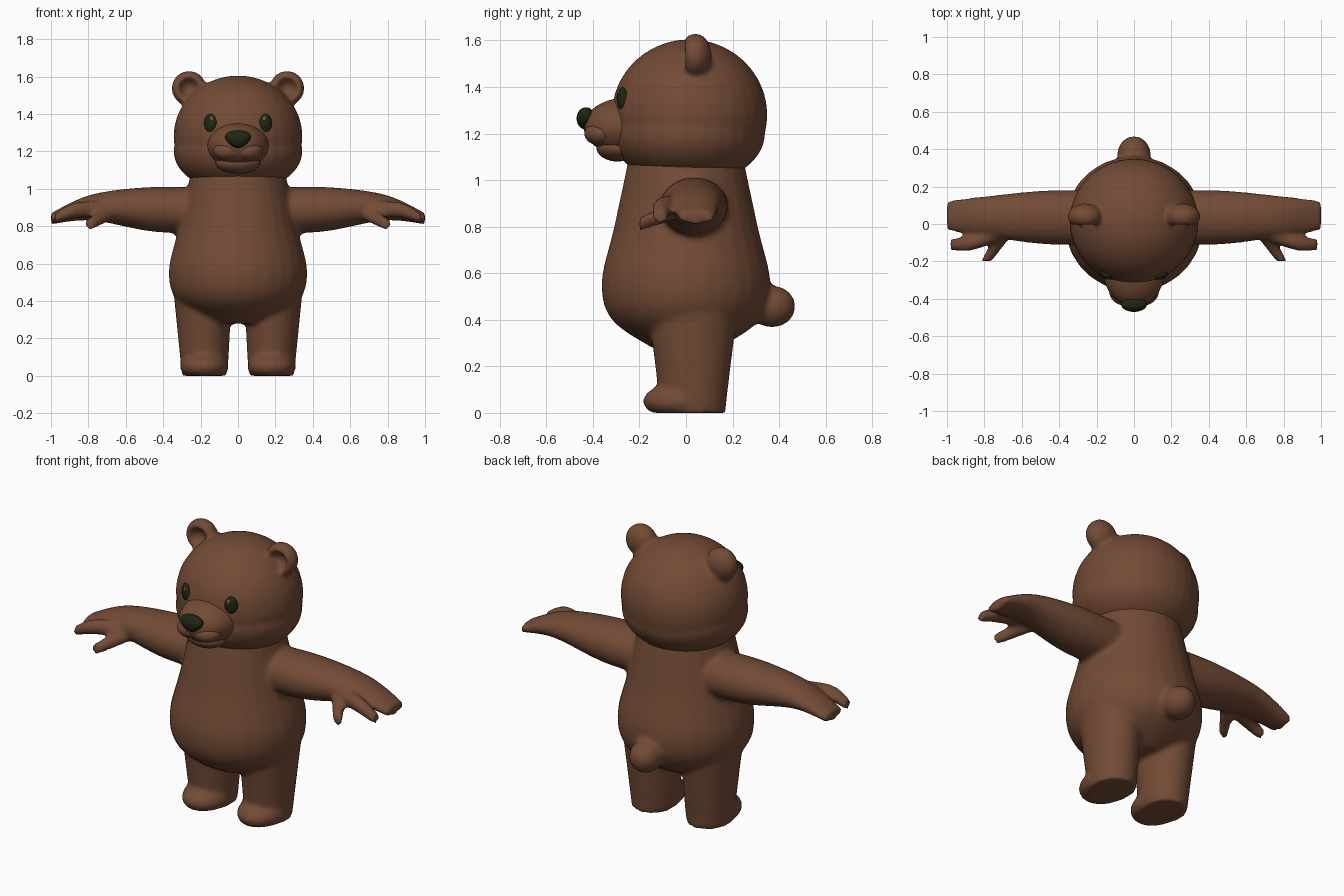
import bpy, bmesh
from math import sin, cos, tau, hypot, radians
from mathutils import Vector, Matrix

if "Cube" in bpy.data.objects:
    bpy.data.objects.remove(bpy.data.objects["Cube"])


def material(name, *colour):
    mat = bpy.data.materials.new(name)
    mat.use_nodes = True
    mat.diffuse_color = (*colour, 1)
    shader = mat.node_tree.nodes["Principled BSDF"]
    shader.inputs["Base Color"].default_value = (*colour, 1)
    shader.inputs["Roughness"].default_value = 0.8
    return mat


fur = material("brown fur", 0.17, 0.07, 0.036)
dark_olive = material("dark olive", 0.015, 0.02, 0.006)
glint_brown = material("glint brown", 0.18, 0.12, 0.06)


def smooth_path(points, steps=6):
    """Catmull-Rom curve running through every point."""
    points = [Vector(p) for p in points]
    padded = [points[0], *points, points[-1]]
    curve = []
    for before, start, end, after in zip(padded, padded[1:], padded[2:], padded[3:]):
        leave, arrive = (end - before) / 2, (after - start) / 2
        for step in range(steps):
            t = step / steps
            bend = (end - start) * 3 - leave * 2 - arrive
            twist = leave + arrive - (end - start) * 2
            curve.append(start + leave * t + bend * t**2 + twist * t**3)
    return curve + [points[-1]]


def loft(bm, axis, points, segments=28):
    """Closed tube along an axis; each point is x, y, z and two half widths."""
    across = Vector([float(name != axis) for name in "xyz"])
    loops = []
    for *centre, wide, tall in smooth_path(points):
        loop = []
        for i in range(segments):
            angle = tau * i / segments
            offsets = [wide * cos(angle), tall * sin(angle)]
            shift = Vector([offsets.pop(0) if free else 0 for free in across])
            loop.append(bm.verts.new(Vector(centre) + shift))
        loops.append(loop)
    for lower, upper in zip(loops, loops[1:]):
        for i in range(segments):
            bm.faces.new((lower[i - 1], lower[i], upper[i], upper[i - 1]))
    bm.faces.new(loops[0])
    bm.faces.new(loops[-1])


def ball(bm, centre, radii, turn=0):
    """Ellipsoid turned about the vertical; returns its vertices."""
    placing = Matrix.Translation(centre) @ Matrix.Rotation(radians(turn), 4, "Z")
    placing = placing @ Matrix.Diagonal((*radii, 1))
    made = bmesh.ops.create_uvsphere(bm, u_segments=32, v_segments=20,
                                     radius=1, matrix=placing)
    return made["verts"]


def mirror(bm):
    """Copy everything built so far to the other side."""
    parts = bm.verts[:] + bm.edges[:] + bm.faces[:]
    for item in bmesh.ops.duplicate(bm, geom=parts)["geom"]:
        if isinstance(item, bmesh.types.BMVert):
            item.co.x = -item.co.x


def finish(bm, name, mat, voxel=None):
    """Make a smooth object; a voxel size fuses its pieces into one skin."""
    bmesh.ops.recalc_face_normals(bm, faces=bm.faces[:])
    for face in bm.faces:
        face.smooth = True
    mesh = bpy.data.meshes.new(name)
    bm.to_mesh(mesh)
    bm.free()
    mesh.materials.append(mat)
    part = bpy.data.objects.new(name, mesh)
    bpy.context.collection.objects.link(part)
    if voxel:
        fuse = part.modifiers.new("fuse", "REMESH")
        fuse.mode = "VOXEL"
        fuse.voxel_size = voxel
        fuse.use_smooth_shade = True
        soften = part.modifiers.new("soften", "SMOOTH")
        soften.factor = 0.5
        soften.iterations = 6


# Left leg and flat-soled foot
body = bmesh.new()
loft(body, "z", [(0.18, 0.03, 0, 0.12, 0.14), (0.18, 0.03, 0.1, 0.13, 0.15),
                 (0.19, 0.03, 0.5, 0.16, 0.2)])
for vert in ball(body, (0.18, -0.02, 0.05), (0.13, 0.165, 0.08)):
    vert.co.z = max(vert.co.z, 0)

# Left arm flattening into a drooping hand
loft(body, "x", [(0.1, 0.035, 0.88, 0.14, 0.12), (0.45, 0.035, 0.89, 0.145, 0.12),
                 (0.78, 0.04, 0.9, 0.11, 0.07), (1, 0.045, 0.84, 0.08, 0.03)])

# Left finger and thumb
loft(body, "x", [(0.7, -0.04, 0.89, 0.045, 0.045), (0.87, -0.1, 0.885, 0.042, 0.042),
                 (0.98, -0.11, 0.84, 0.03, 0.03)])
loft(body, "y", [(0.68, -0.03, 0.88, 0.05, 0.045), (0.79, -0.2, 0.81, 0.03, 0.03)])
mirror(body)

# Pear-shaped torso and round tail
torso_profile = [(0.28, 0.15), (0.4, 0.325), (0.56, 0.37), (0.8, 0.315), (1.1, 0.25)]
loft(body, "z", [(0, 0, height, radius, radius * 0.98)
                 for height, radius in torso_profile])
ball(body, (0, 0.37, 0.457), (0.09, 0.1, 0.09))
finish(body, "body", fur, voxel=0.014)

# Ears with a bowl pressed into the front
head = bmesh.new()
ear_centre = Vector((0.262, 0.04, 1.537))
ear_radius = 0.093
for vert in ball(head, ear_centre, (ear_radius, 0.07, ear_radius)):
    offset = vert.co - ear_centre
    spread = hypot(offset.x, offset.z) / (ear_radius * 0.65)
    if offset.y < 0 and spread < 1:
        vert.co.y = ear_centre.y - 0.053 * spread**3
mirror(head)

# Skull and fuller cheeks
ball(head, (0, 0.015, 1.28), (0.345, 0.335, 0.325))
ball(head, (0, 0.01, 1.2), (0.345, 0.33, 0.22))
finish(head, "head", fur, voxel=0.012)

# Muzzle, lip lobes and chin
muzzle = bmesh.new()
ball(muzzle, (0, -0.25, 1.23), (0.165, 0.19, 0.125))
finish(muzzle, "muzzle", fur)
upper_lip = bmesh.new()
ball(upper_lip, (0.055, -0.365, 1.2), (0.08, 0.07, 0.052), turn=25)
mirror(upper_lip)
finish(upper_lip, "upper_lip", fur)
chin = bmesh.new()
ball(chin, (0, -0.295, 1.14), (0.12, 0.09, 0.06))
finish(chin, "chin", fur)

# Nose, pinched towards the bottom
nose = bmesh.new()
nose_centre = Vector((0, -0.43, 1.265))
for vert in ball(nose, nose_centre, (0.066, 0.04, 0.048)):
    vert.co.x *= 1 + (vert.co.z - nose_centre.z) * 7
finish(nose, "nose", dark_olive)

# Eyes with a small glint
eyes = bmesh.new()
ball(eyes, (0.148, -0.274, 1.35), (0.036, 0.02, 0.05), turn=26)
mirror(eyes)
finish(eyes, "eyes", dark_olive)
glints = bmesh.new()
ball(glints, (0.143, -0.291, 1.373), (0.011, 0.004, 0.014), turn=26)
mirror(glints)
finish(glints, "eye_glints", glint_brown)
